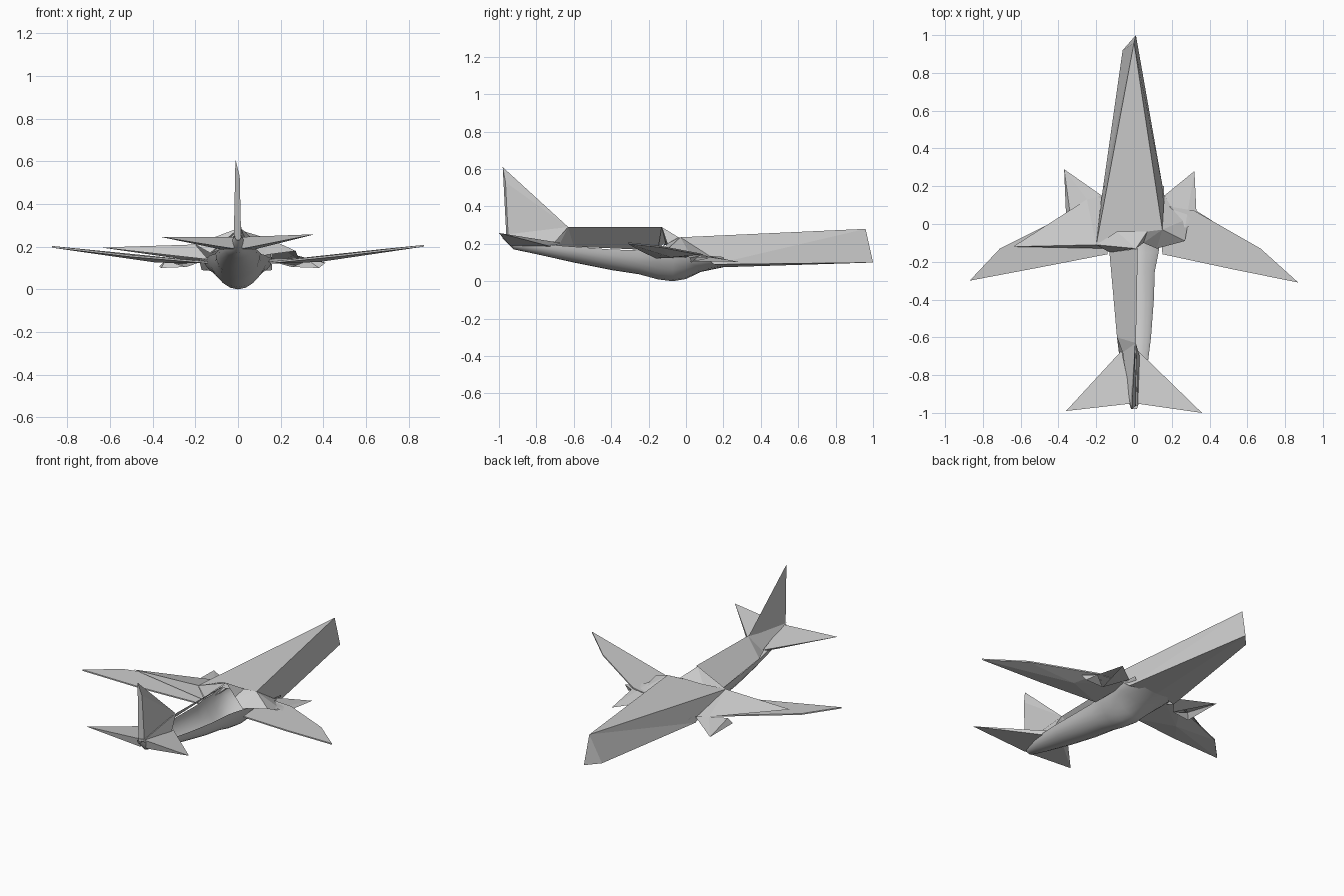
import bpy, math


def mesh(name, verts, faces, smooth=False):
    """Make one mesh object from a few points."""
    me = bpy.data.meshes.new(name)
    me.from_pydata(verts, [], faces)
    me.validate()
    me.update()
    ob = bpy.data.objects.new(name, me)
    bpy.context.collection.objects.link(ob)
    if smooth:
        for p in me.polygons:
            p.use_smooth = True
    return ob


def blade(name, outline, under, drop):
    """Thin flat panel: outline points on top, an inner point below for thickness."""
    n = len(outline)
    verts = outline + [under] + [(x, y, z - drop) for x, y, z in outline]
    faces = [tuple(range(n))]
    faces += [(i, i + n + 1, (i + 1) % n + n + 1, (i + 1) % n) for i in range(n)]
    faces += [(n, (i + 1) % n + n + 1, i + n + 1) for i in range(n)]
    return mesh(name, verts, faces)


# smooth lower hull: y, half width, bottom z, edge z, centre x
stations = [(0.20, 0.16, 0.075, 0.13, 0), (0.08, 0.16, 0.05, 0.14, 0),
            (0.0, 0.15, 0.012, 0.15, 0), (-0.07, 0.14, 0.0, 0.15, 0),
            (-0.15, 0.13, 0.01, 0.16, 0), (-0.25, 0.11, 0.037, 0.165, 0),
            (-0.40, 0.105, 0.06, 0.17, 0), (-0.60, 0.09, 0.10, 0.185, 0),
            (-0.80, 0.065, 0.145, 0.20, 0), (-0.92, 0.035, 0.17, 0.22, 0),
            (-0.98, 0.015, 0.23, 0.25, 0)]
seg = 12
hv, hf = [], []
for y, w, zb, zt, cx in stations:
    for j in range(seg + 1):
        a = math.pi * j / seg
        # full sides aft, pinched keel near the wing
        p = 1.5 if -0.2 < y < 0.05 else 1.0
        hv.append((cx - w * math.cos(a), y, zt - (zt - zb) * math.sin(a) ** p))
for i in range(len(stations) - 1):
    for j in range(seg):
        a = i * (seg + 1) + j
        hf.append((a, a + 1, a + seg + 2, a + seg + 1))
mesh("lower_hull", hv, hf, True)

# long angular nose, open at the rear
mesh("nose", [(0, 0.96, 0.28), (0.01, 1.0, 0.10), (-0.06, 0.92, 0.10),
              (-0.20, -0.11, 0.21), (0.15, -0.03, 0.235),
              (-0.17, 0.15, 0.09), (0.16, 0.15, 0.09), (0, 0.2, 0.075)],
     [(0, 3, 4), (0, 4, 6), (0, 6, 1), (0, 2, 5), (0, 5, 3),
      (0, 1, 2), (1, 6, 7), (1, 7, 2), (2, 7, 5)])

# cabin cap and shoulders behind the nose
mesh("cabin_cap", [(-0.09, -0.04, 0.235), (0.07, -0.04, 0.235), (0.01, -0.13, 0.29),
                   (-0.20, -0.11, 0.21), (0.15, -0.03, 0.235), (-0.13, -0.15, 0.17),
                   (0.27, -0.09, 0.18), (0.12, -0.13, 0.16), (0.16, 0.15, 0.12),
                   (0.29, 0.03, 0.13), (0.05, -0.10, 0.20)],
     [(0, 2, 1), (0, 3, 2), (3, 5, 2), (1, 2, 10), (1, 10, 4),
      (10, 7, 4), (4, 7, 6), (4, 6, 9), (4, 9, 8)])

# sloping rear deck: the right side stays open
mesh("rear_deck", [(0.02, -0.13, 0.29), (-0.13, -0.15, 0.165), (-0.09, -0.60, 0.185),
                   (-0.06, -0.68, 0.19), (-0.02, -0.96, 0.25), (0.01, -0.63, 0.29),
                   (0.02, -0.96, 0.25), (0.03, -0.70, 0.21)],
     [(0, 1, 2, 5), (5, 2, 3), (5, 3, 4), (5, 4, 6), (5, 6, 7)])

# tail fin
mesh("tail_fin", [(-0.012, -0.98, 0.61), (0.005, -0.63, 0.29), (-0.02, -0.96, 0.23),
                  (0.015, -0.95, 0.23), (0.008, -0.965, 0.53)],
     [(0, 1, 2), (0, 4, 1), (4, 3, 1), (0, 2, 3, 4), (1, 3, 2)])

# tailplanes
for name, s, ztip, yt, root in (("left_tailplane", -1, 0.245, -0.99, -0.065),
                                ("right_tailplane", 1, 0.258, -1.0, 0.02)):
    mesh(name, [(s * 0.36, yt, ztip), (root, -0.67, 0.205), (s * 0.01, -0.95, 0.245),
                (s * 0.02, -0.94, 0.19), (s * 0.07, -0.72, 0.185)],
         [(0, 1, 2), (0, 2, 3), (0, 3, 4), (0, 4, 1)])

# main wings: swept back and rising to the tips
blade("right_wing", [(0.14, 0.10, 0.14), (0.32, 0.07, 0.15), (0.67, -0.13, 0.188),
                     (0.87, -0.31, 0.208), (0.50, -0.235, 0.165), (0.15, -0.16, 0.13)],
      (0.38, -0.08, 0.128), 0.008)
blade("left_wing", [(-0.14, 0.10, 0.135), (-0.27, 0.09, 0.14), (-0.71, -0.13, 0.185),
                    (-0.87, -0.30, 0.203), (-0.50, -0.23, 0.16), (-0.14, -0.16, 0.13)],
      (-0.38, -0.08, 0.125), 0.008)

# raised upper panel over the left wing
mesh("left_wing_upper_panel", [(-0.64, -0.12, 0.196), (-0.25, 0.13, 0.14),
                               (-0.20, -0.11, 0.21), (-0.17, 0.15, 0.12),
                               (-0.14, -0.13, 0.14)],
     [(0, 2, 1), (1, 2, 3), (0, 4, 2)])

# angular engine remnants ahead of and below the wings
mesh("right_engine", [(0.32, 0.28, 0.104), (0.16, 0.15, 0.13), (0.33, 0.07, 0.135),
                      (0.27, -0.02, 0.16), (0.41, 0.02, 0.125), (0.38, 0.03, 0.10),
                      (0.25, 0.02, 0.105)],
     [(0, 1, 3), (0, 3, 2), (0, 6, 1), (2, 3, 4), (2, 4, 5), (5, 6, 2)])
mesh("left_engine", [(-0.37, 0.29, 0.107), (-0.17, 0.15, 0.13), (-0.34, 0.07, 0.135),
                     (-0.36, 0.05, 0.10), (-0.24, 0.06, 0.105), (-0.25, 0.13, 0.14)],
     [(0, 5, 1), (0, 2, 5), (0, 3, 2), (0, 1, 4), (3, 4, 2)])
